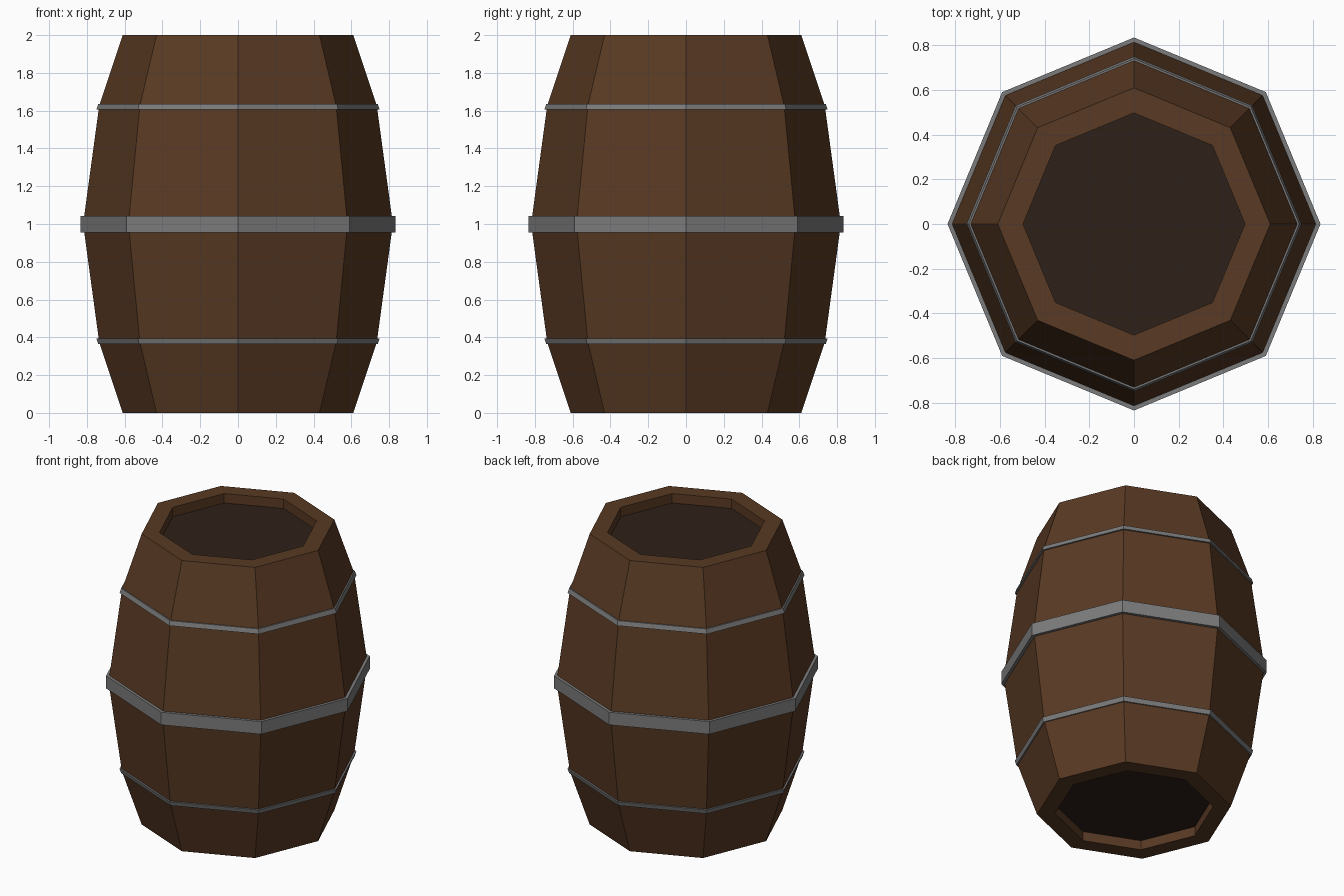
import bpy, bmesh
from math import cos, sin, pi

if "Cube" in bpy.data.objects:
    bpy.data.objects.remove(bpy.data.objects["Cube"])

SIDES = 8


def material(name, rgb):
    m = bpy.data.materials.new(name)
    m.diffuse_color = (*rgb, 1)
    m.use_nodes = True
    m.node_tree.nodes["Principled BSDF"].inputs["Base Color"].default_value = m.diffuse_color
    return m


wood = material("wood", (0.10, 0.042, 0.017))
dark_wood = material("dark_wood", (0.027, 0.015, 0.009))
iron = material("iron", (0.2, 0.2, 0.2))


def lathe(name, profile, mat, cap=False):
    """Revolve (radius, z) points into an eight-sided flat-shaded shell."""
    bm = bmesh.new()
    rings = [[bm.verts.new((r * cos(2 * pi * i / SIDES), r * sin(2 * pi * i / SIDES), z))
              for i in range(SIDES)] for r, z in profile]
    for a, b in zip(rings, rings[1:]):
        for i in range(SIDES):
            j = (i + 1) % SIDES
            bm.faces.new((a[i], a[j], b[j], b[i]))
    if cap:
        bm.faces.new(rings[0][::-1])
        bm.faces.new(rings[-1])
    mesh = bpy.data.meshes.new(name)
    bm.to_mesh(mesh)
    bm.free()
    mesh.materials.append(mat)
    obj = bpy.data.objects.new(name, mesh)
    bpy.context.collection.objects.link(obj)
    return obj


# Bulging staves, with the rim turned inward at both ends
lathe("barrel_staves", [(0.497, 0.065), (0.497, 0), (0.61, 0), (0.735, 0.375), (0.82, 1),
                        (0.735, 1.625), (0.61, 2), (0.497, 2), (0.497, 1.935)], wood)

# Recessed end panels
lathe("barrel_heads", [(0.497, 0.065), (0.497, 1.935)], dark_wood, cap=True)

# Iron hoops: inner bottom, outer bottom, outer top, inner top
lathe("middle_hoop", [(0.81, 0.955), (0.835, 0.955), (0.835, 1.042), (0.81, 1.042)], iron)
lower = [(0.725, 0.364), (0.74, 0.364), (0.75, 0.395), (0.735, 0.395)]
lathe("lower_hoop", lower, iron)
lathe("upper_hoop", [(r, 2 - z) for r, z in reversed(lower)], iron)
